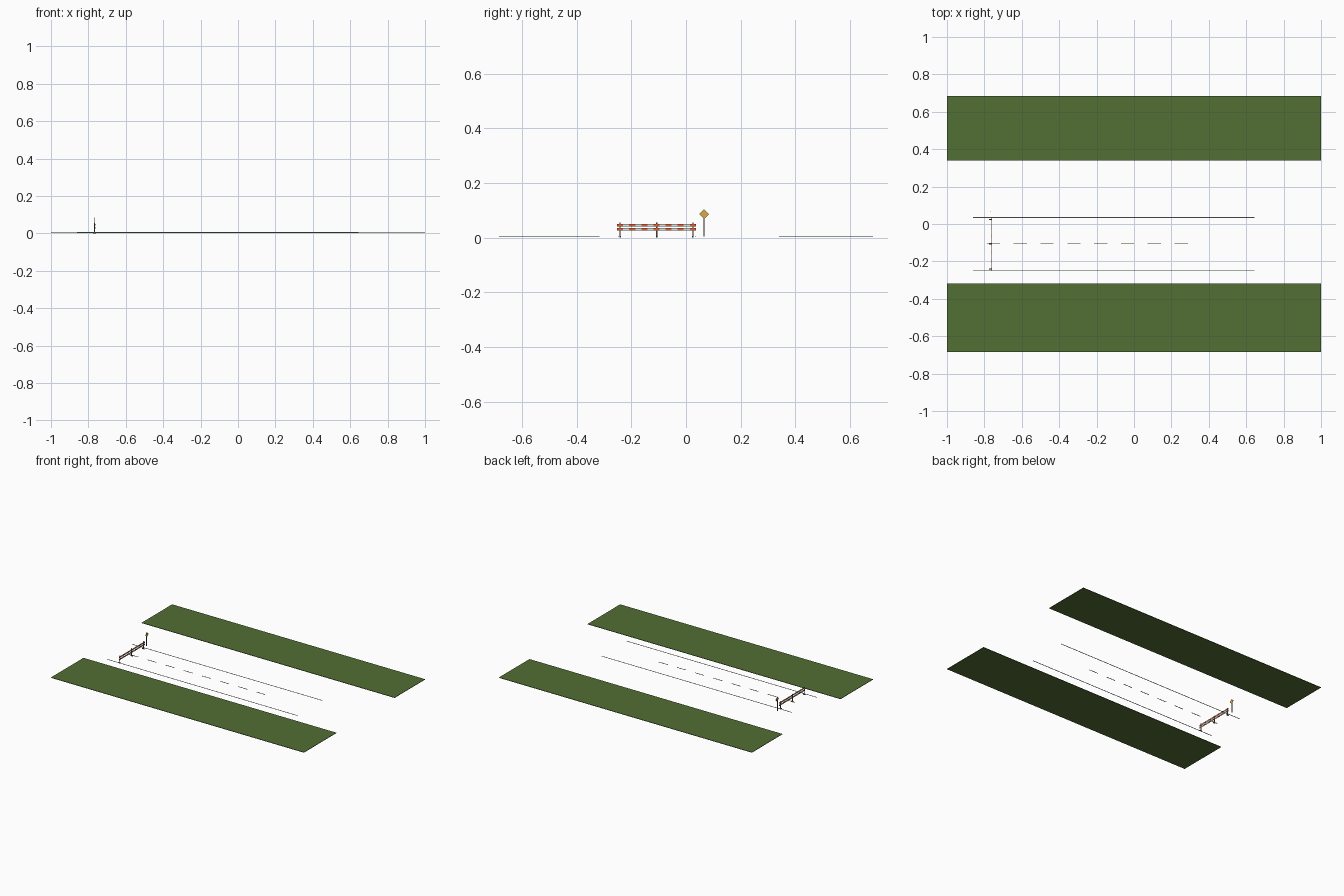
import bpy, math

if "Cube" in bpy.data.objects:
    bpy.data.objects.remove(bpy.data.objects["Cube"])

def mat(name, c):
    m = bpy.data.materials.new(name)
    m.diffuse_color = (*c, 1)
    m.use_nodes = True
    m.node_tree.nodes["Principled BSDF"].inputs["Base Color"].default_value = m.diffuse_color
    return m

GRASS = mat("grass green", (0.085, 0.157, 0.035))
WHITE = mat("paint white", (0.75, 0.75, 0.72))
LINE = mat("line yellow", (0.65, 0.5, 0.12))
ORANGE = mat("barrier orange", (0.75, 0.13, 0.04))
YELLOW = mat("sign yellow", (0.68, 0.42, 0.06))
STEEL = mat("post grey", (0.12, 0.12, 0.12))


def box(name, x, y, z, m, rot=0):
    """Box from (min, max) ranges, optionally turned about x."""
    c = [(a + b) / 2 for a, b in (x, y, z)]
    bpy.ops.mesh.primitive_cube_add(size=1, location=c, rotation=(rot, 0, 0))
    o = bpy.context.object
    o.name = name
    o.scale = [b - a for a, b in (x, y, z)]
    o.data.materials.append(m)
    return o


# grass verges
box("grass_north", (-1, 1), (0.34, 0.684), (0.002, 0.005), GRASS)
box("grass_south", (-1, 1), (-0.684, -0.317), (0.002, 0.005), GRASS)

# road edge lines and centre dashes
for n, y in (("north", 0.035), ("south", -0.247)):
    box("edge_line_" + n, (-0.86, 0.643), (y - 0.002, y + 0.002), (0.004, 0.006), WHITE)
for i in range(8):
    x = -0.787 + i * 0.1434
    box("centre_dash", (x, x + 0.071), (-0.1055, -0.1015), (0.004, 0.006), LINE)

# barrier: three posts with feet, two striped rails
BX = -0.766
for y in (-0.241, -0.107, 0.025):
    box("barrier_post", (BX - 0.002, BX + 0.002), (y - 0.002, y + 0.002), (0.005, 0.055), STEEL)
    box("barrier_foot", (BX - 0.008, BX + 0.008), (y - 0.003, y + 0.003), (0, 0.006), STEEL)
N = 13
Y0, Y1 = -0.252, 0.036
for z in (0.030, 0.0455):
    for i in range(N):
        a = Y0 + (Y1 - Y0) * i / N
        b = Y0 + (Y1 - Y0) * (i + 1) / N
        box("barrier_rail_stripe", (BX + 0.001, BX + 0.004), (a, b),
            (z - 0.0045, z + 0.0045), WHITE if i % 2 else ORANGE)

# warning sign on a pole
box("sign_pole", (-0.771, -0.768), (0.0645, 0.0675), (0.004, 0.086), STEEL)
box("sign_plate", (-0.768, -0.766), (0.0535, 0.0785), (0.0735, 0.0985), YELLOW, math.pi / 4)
